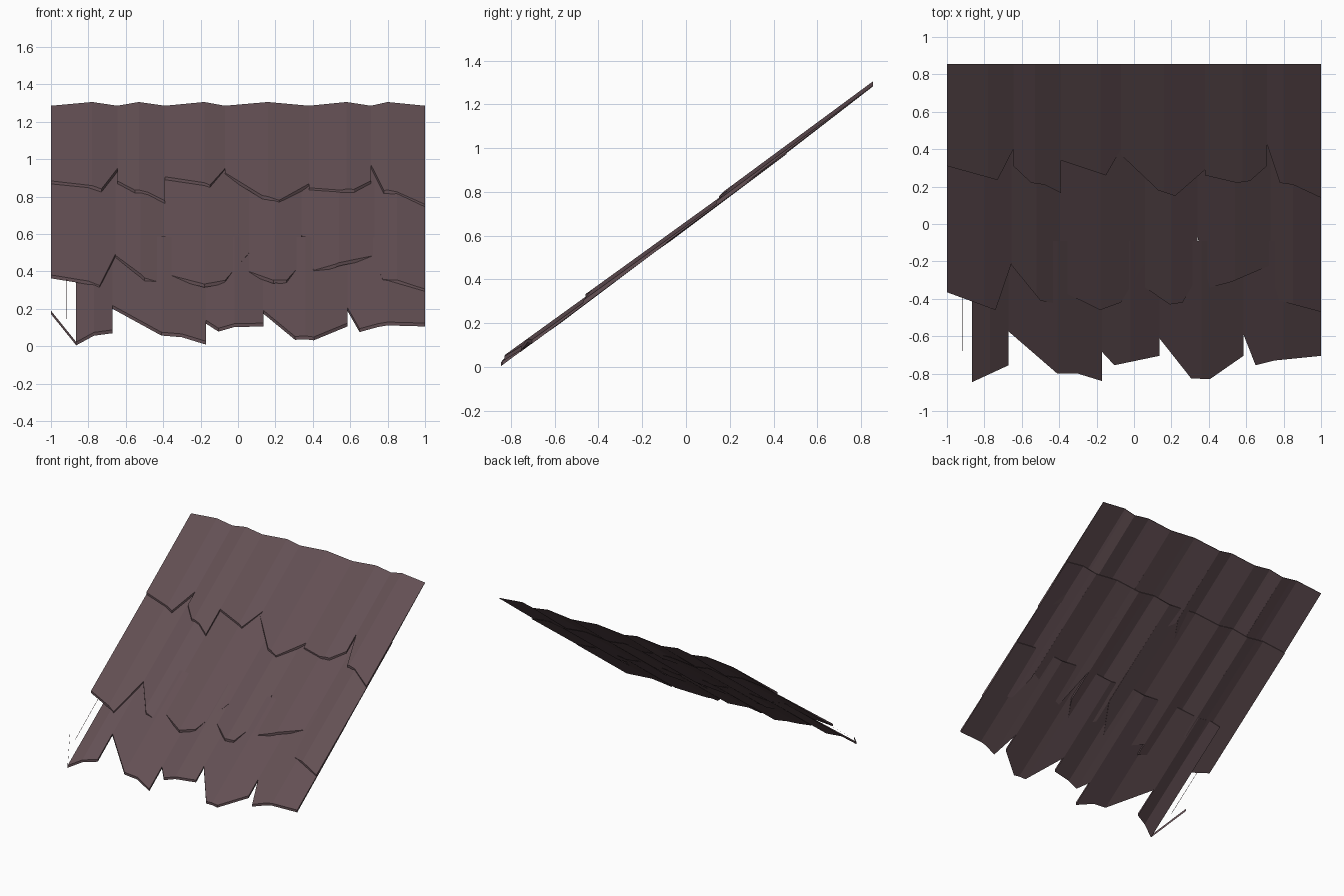
import bpy

cube = bpy.data.objects.get("Cube")
if cube:
    bpy.data.objects.remove(cube, do_unlink=True)

# Weathered wood colour
COLOR = (0.125, 0.079, 0.088, 1)
wood = bpy.data.materials.new("dark_brown_wood")
wood.use_nodes = True
wood.diffuse_color = COLOR
bsdf = wood.node_tree.nodes["Principled BSDF"]
bsdf.inputs["Base Color"].default_value = COLOR
bsdf.inputs["Roughness"].default_value = 0.9

RIDGE = 0.02    # height of the fold along each shingle
DROP = 0.016    # how far a back end tucks under the next row
THICK = 0.018   # thickness at the front edge


def slope(y):
    return 0.65 + 0.743 * y


def lerp(points, x):
    for (x0, y0), (x1, y1) in zip(points, points[1:]):
        if x0 <= x <= x1:
            return y0 + (y1 - y0) * (x - x0) / (x1 - x0)
    return points[-1][1]


def make_object(name, verts, faces):
    mesh = bpy.data.meshes.new(name)
    mesh.from_pydata(verts, [], faces)
    mesh.materials.append(wood)
    mesh.update()
    obj = bpy.data.objects.new(name, mesh)
    bpy.context.collection.objects.link(obj)


def shingle(name, ridge_x, front, back_y, row_y, drop, lift):
    """A folded board with a ragged front edge, tapering towards the back."""
    left, right = front[0][0], front[-1][0]
    fold = [(left, 0), (ridge_x, RIDGE), (right, 0)]
    xs = sorted({p[0] for p in front} | {ridge_x})

    def top(x, y):
        t = (y - row_y) / (back_y - row_y)
        return slope(y) + lerp(fold, x) + lift * (1 - t) - drop * t

    verts, faces = [], []
    for x in xs:
        y = lerp(front, x)
        zf, zb = top(x, y), top(x, back_y)
        verts += [(x, y, zf), (x, back_y, zb),
                  (x, back_y, zb - 0.003), (x, y, zf - THICK)]
    for i in range(len(xs) - 1):
        a, b = 4 * i, 4 * i + 4
        for k in range(4):
            n = (k + 1) % 4
            faces.append((a + k, b + k, b + n, a + n))
    faces.append((0, 1, 2, 3))
    e = len(verts)
    faces.append((e - 1, e - 2, e - 3, e - 4))
    make_object(name, verts, faces)


# Each shingle: ridge position, then its front edge from right to left side
lower = [
    (-.77, [(-.865, -.845), (-.67, -.755)]),
    (-.41, [(-.67, -.575), (-.41, -.80), (-.30, -.80), (-.17, -.84)]),
    (-.02, [(-.17, -.685), (-.105, -.755), (.135, -.705)]),
    (.36, [(.135, -.61), (.305, -.825), (.405, -.83), (.585, -.705)]),
    (.8, [(.585, -.59), (.65, -.755), (.75, -.73), (1, -.705)]),
]
middle = [
    (-.8, [(-1, -.365), (-.74, -.46), (-.655, -.21)]),
    (-.52, [(-.655, -.22), (-.5, -.41), (-.395, -.43)]),
    (-.18, [(-.395, -.355), (-.18, -.46), (-.07, -.42), (.06, -.2)]),
    (.2, [(.06, -.34), (.19, -.43), (.26, -.42), (.34, -.28)]),
    (.54, [(.34, -.07), (.405, -.34), (.52, -.31), (.73, -.22)]),
    (.85, [(.73, -.26), (.775, -.41), (1, -.47)]),
]
upper = [
    (-.78, [(-1, .31), (-.73, .235), (-.645, .4)]),
    (-.53, [(-.645, .31), (-.55, .22), (-.48, .21), (-.39, .165)]),
    (-.18, [(-.39, .34), (-.15, .26), (-.07, .4)]),
    (.16, [(-.07, .37), (.13, .18), (.22, .15), (.38, .29)]),
    (.58, [(.38, .26), (.55, .22), (.62, .23), (.71, .31)]),
    (.8, [(.71, .43), (.78, .22), (.85, .21), (1, .14)]),
]

# Rows of shingles: name, boards, back end, front end, tuck, lift
rows = [
    ("lower_shingle", lower, -.09, -.845, DROP, 0),
    ("middle_shingle", middle, .46, -.47, DROP, .004),
    ("upper_shingle", upper, .855, .14, 0, .004),
]
for name, boards, back_y, row_y, drop, lift in rows:
    for n, (ridge_x, front) in enumerate(boards, 1):
        shingle(f"{name}_{n}", ridge_x, front, back_y, row_y, drop, lift)

# Broken board at the right corner: only its front edge and a splinter remain
edge = [(-1, -.62), (-.865, -.845)]
make_object("broken_edge",
            [(x, y, slope(y) + dz) for dz in (0, -THICK) for x, y in edge],
            [(0, 2, 3, 1)])
make_object("splinter",
            [(x, y, slope(y)) for y in (-.68, -.35) for x in (-.917, -.914)],
            [(0, 1, 3, 2)])
